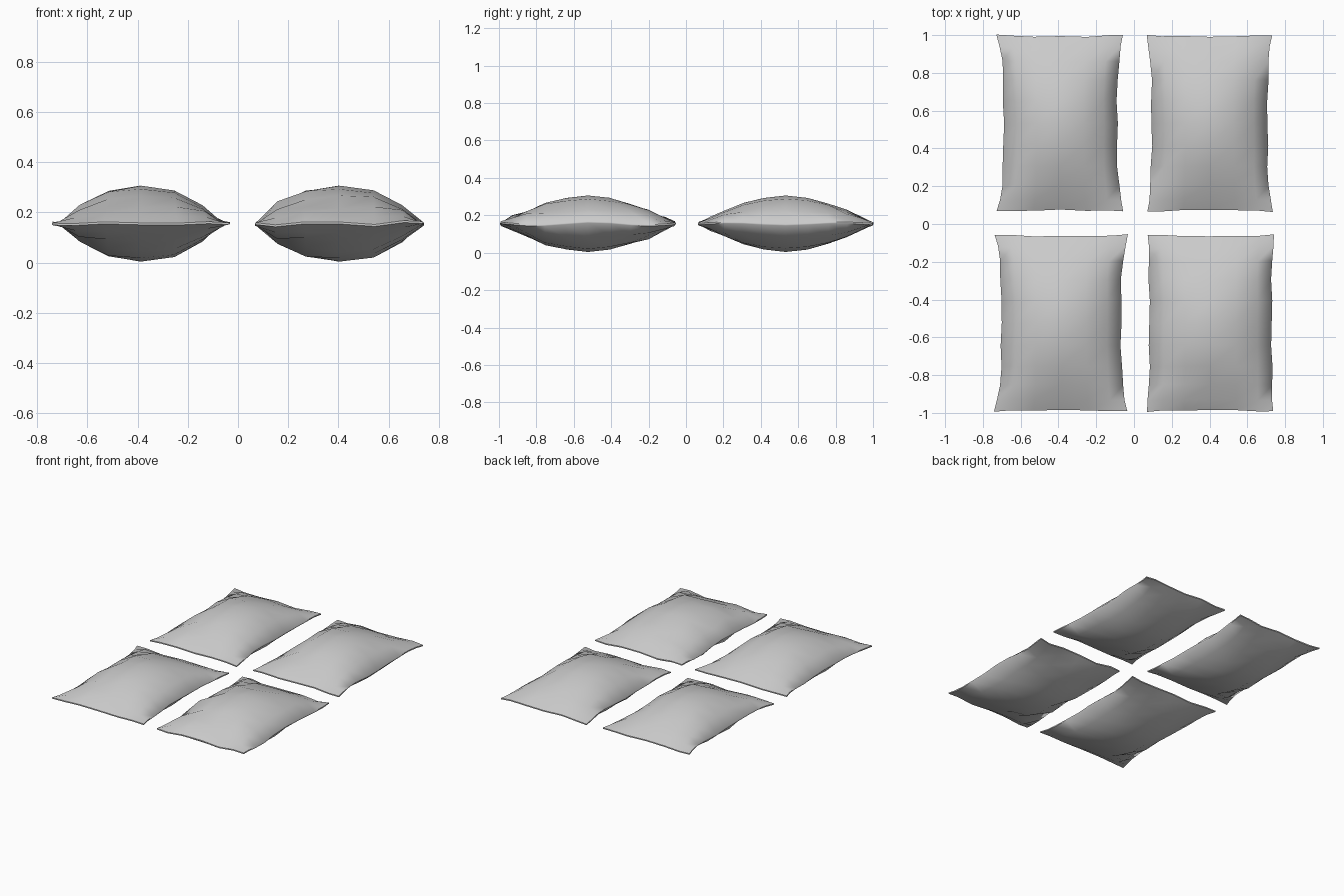
import bpy, bmesh
from math import sin, cos, pi, exp

cube = bpy.data.objects.get("Cube")
if cube:
    bpy.data.objects.remove(cube, do_unlink=True)

fabric = bpy.data.materials.new("grey fabric")
fabric.use_nodes = True
GREY = (0.6, 0.6, 0.6, 1)
fabric.diffuse_color = GREY
fabric.node_tree.nodes["Principled BSDF"].inputs["Base Color"].default_value = GREY

NX, NY = 6, 10      # quads across and along each pillow
MID_Z = 0.155       # seam height
HEM = 0.004         # half thickness of the sewn edge


def spread(i, n):
    """Grid coordinate from -1 to 1, closer together toward the seam."""
    t = 2 * i / n - 1
    return (t + sin(t * pi / 2)) / 2


def puff(u, v):
    """Stuffed height: a soft dome with hipped corners."""
    a = 1 - abs(u) ** 2.3
    b = 1 - abs(v) ** 1.75
    return 0.6 * a * b + 0.4 * min(a, b)


def pillow(name, cx, cy, half_x, half_y, pinch, wave, phase, wrinkle):
    bm = bmesh.new()
    sides = []
    for s in (1, -1):
        grid = []
        for j in range(NY + 1):
            row = []
            for i in range(NX + 1):
                u, v = spread(i, NX), spread(j, NY)
                # sides drawn in between flared corners
                x = cx + u * (half_x - pinch * (1 - v ** 4))
                y = cy + v * (half_y - 0.008 * (1 - u ** 2))
                x += 0.004 * sin(9 * v + phase) * abs(u) ** 3
                y += 0.003 * sin(7 * u + phase) * abs(v) ** 3
                h = puff(u, v)
                # wavy seam fading toward the middle, then diagonal wrinkles
                z = MID_Z + wave * cos(6 * u + 5 * v + phase) * max(abs(u), abs(v)) ** 2
                z += s * (HEM + 0.147 * h)
                z += s * wrinkle * sin(11 * v + 3 * u) * 4 * h * (1 - h) * exp(-u)
                row.append(bm.verts.new((x, y, z)))
            grid.append(row)
        for j in range(NY):
            for i in range(NX):
                quad = [grid[j][i], grid[j][i + 1], grid[j + 1][i + 1], grid[j + 1][i]]
                bm.faces.new(quad if s > 0 else quad[::-1])
        # border loop, counter-clockwise
        sides.append(grid[0][:-1] + [r[-1] for r in grid[:-1]]
                     + grid[-1][:0:-1] + [r[0] for r in grid[:0:-1]])
    # sewn hem joining the two panels
    top, low = sides
    for k in range(len(top)):
        n = (k + 1) % len(top)
        bm.faces.new((low[k], low[n], top[n], top[k]))
    mesh = bpy.data.meshes.new(name)
    bm.to_mesh(mesh)
    bm.free()
    mesh.materials.append(fabric)
    obj = bpy.data.objects.new(name, mesh)
    bpy.context.collection.objects.link(obj)
    bpy.ops.object.select_all(action='DESELECT')
    obj.select_set(True)
    bpy.context.view_layer.objects.active = obj
    bpy.ops.object.shade_smooth_by_angle(angle=1.0)


# name, centre, half size, pinch, seam wave, phase, wrinkle
pillow("pillow_front_right", -0.385, -0.525, 0.353, 0.468, 0.036, 0.004, 0.5, 0.003)
pillow("pillow_front_left", 0.405, -0.525, 0.334, 0.468, 0.010, 0.009, 0.0, 0.008)
pillow("pillow_back_right", -0.39, 0.533, 0.335, 0.467, 0.034, 0.005, 2.0, 0.003)
pillow("pillow_back_left", 0.40, 0.533, 0.332, 0.467, 0.025, 0.006, 3.5, 0.003)
